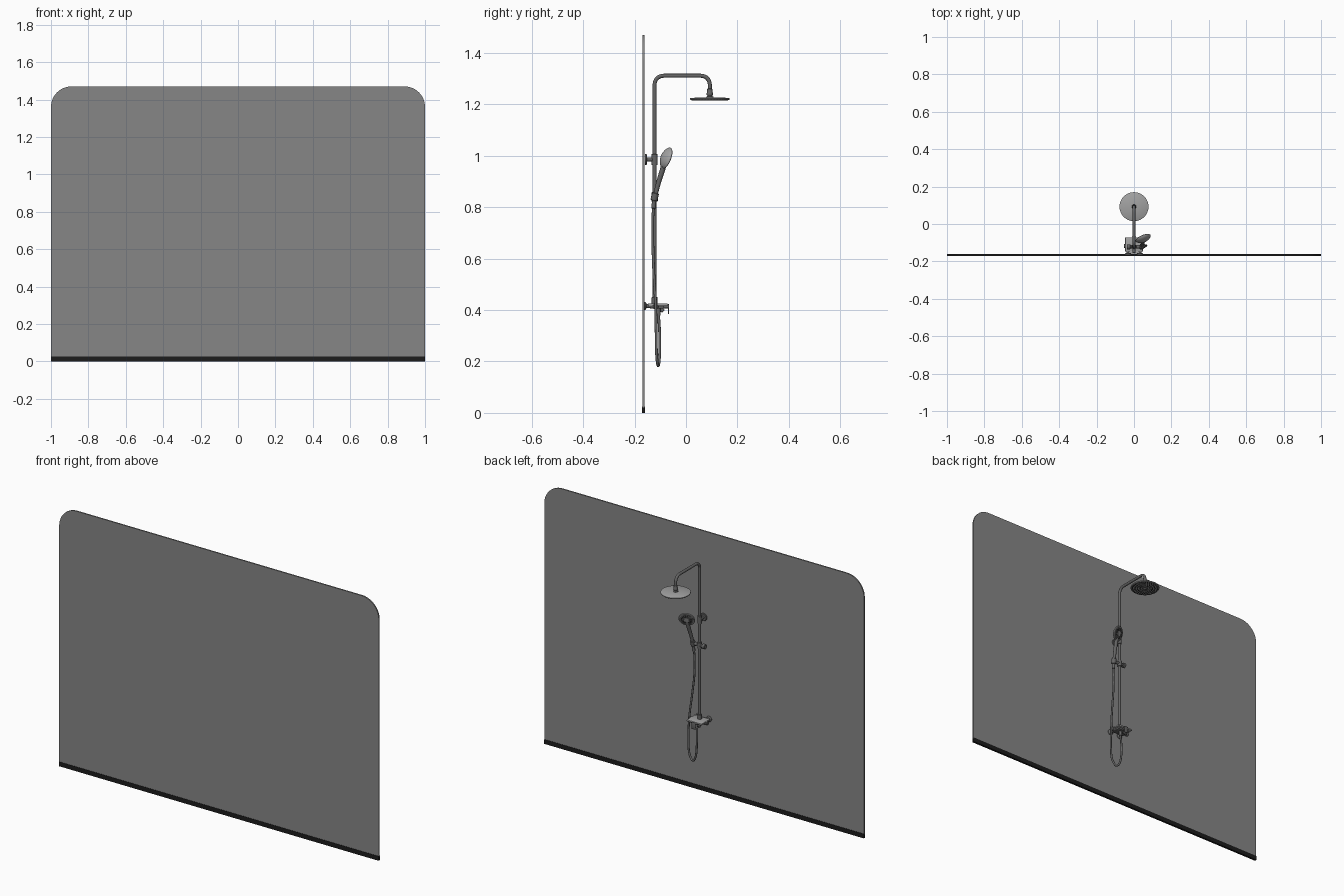
import bpy, bmesh, math
from mathutils import Vector, Matrix

if "Cube" in bpy.data.objects:
    bpy.data.objects.remove(bpy.data.objects["Cube"])


def material(name, v):
    m = bpy.data.materials.new(name)
    m.diffuse_color = (v, v, v, 1)
    m.use_nodes = True
    m.node_tree.nodes["Principled BSDF"].inputs["Base Color"].default_value = m.diffuse_color
    return m


PANEL = material("grey_panel", 0.24)
BLACK = material("black_trim", 0.012)
CHROME = material("chrome", 0.36)
STEEL = material("dark_steel", 0.13)


def finish(name, bm, mat, angle=35):
    bmesh.ops.recalc_face_normals(bm, faces=bm.faces)
    me = bpy.data.meshes.new(name)
    bm.to_mesh(me)
    bm.free()
    me.materials.append(mat)
    for p in me.polygons:
        p.use_smooth = True
    me.set_sharp_from_angle(angle=math.radians(angle))
    ob = bpy.data.objects.new(name, me)
    bpy.context.collection.objects.link(ob)
    return ob


def skin(bm, rings):
    """Join rings of points into a closed, capped surface."""
    vs = [[bm.verts.new(p) for p in r] for r in rings]
    n = len(vs[0])
    for a, b in zip(vs, vs[1:]):
        for i in range(n):
            bm.faces.new((a[i], a[(i + 1) % n], b[(i + 1) % n], b[i]))
    bm.faces.new(vs[0][::-1])
    bm.faces.new(vs[-1])


def lathe_into(bm, profile, loc, axis=(0, 0, 1), n=32):
    q = Vector((0, 0, 1)).rotation_difference(Vector(axis).normalized())
    skin(bm, [[Vector(loc) + q @ Vector((r * math.cos(t), r * math.sin(t), z))
               for t in (2 * math.pi * i / n for i in range(n))] for r, z in profile])


def lathe(name, profile, loc, axis=(0, 0, 1), mat=STEEL, n=32):
    bm = bmesh.new()
    lathe_into(bm, profile, loc, axis, n)
    return finish(name, bm, mat)


def rod(name, a, b, r, mat=STEEL):
    d = Vector(b) - Vector(a)
    L, c = d.length, r * 0.12
    return lathe(name, [(r - c, 0), (r, c), (r, L - c), (r - c, L)], a, d, mat, 24)


def tube(name, pts, radii, mat=STEEL, n=16):
    pts = [Vector(p) for p in pts]
    rings, normal = [], None
    for i, p in enumerate(pts):
        t = (pts[min(i + 1, len(pts) - 1)] - pts[max(i - 1, 0)]).normalized()
        if normal is None:
            normal = t.orthogonal()
        normal = (normal - t * normal.dot(t)).normalized()
        side = t.cross(normal)
        r = radii[i] if isinstance(radii, list) else radii
        rings.append([p + r * (normal * math.cos(a) + side * math.sin(a))
                      for a in (2 * math.pi * k / n for k in range(n))])
    bm = bmesh.new()
    skin(bm, rings)
    return finish(name, bm, mat)


def spline(ctrl, steps=10):
    """Smooth path through control points."""
    c = [Vector(p) for p in ctrl]
    c = [2 * c[0] - c[1]] + c + [2 * c[-1] - c[-2]]
    out = []
    for p0, p1, p2, p3 in zip(c, c[1:], c[2:], c[3:]):
        for s in range(steps):
            t = s / steps
            out.append(0.5 * (2 * p1 + (p2 - p0) * t + (2 * p0 - 5 * p1 + 4 * p2 - p3) * t * t
                              + (3 * p1 - p0 - 3 * p2 + p3) * t ** 3))
    return out + [c[-2]]


def box(name, lo, hi, mat=STEEL, bevel=0.0):
    lo, hi = Vector(lo), Vector(hi)
    bm = bmesh.new()
    bmesh.ops.create_cube(bm, size=1, matrix=Matrix.Translation((lo + hi) / 2) @ Matrix.Diagonal((*(hi - lo), 1)))
    if bevel:
        bmesh.ops.bevel(bm, geom=bm.edges[:], offset=bevel, segments=2, affect='EDGES', profile=0.5)
    return finish(name, bm, mat)


# Wall panel with rounded top corners, and its bottom trim
R, W, H = 0.11, 1.0, 1.47
outline = [(-W, 0.02), (W, 0.02)]
for cx, start in ((W - R, 0), (-W + R, 90)):
    for i in range(13):
        a = math.radians(start + 90 * i / 12)
        outline.append((cx + R * math.cos(a), H - R + R * math.sin(a)))
bm = bmesh.new()
skin(bm, [[(x, y, z) for x, z in outline] for y in (-0.1695, -0.162)])
finish("wall_panel", bm, PANEL)
box("bottom_trim", (-1, -0.1715, 0), (1, -0.160, 0.025), BLACK)

# Riser pipe and overhead arm
CY, HY, TOP, B = -0.122, 0.0925, 1.311, 0.034
path = [(0, CY, 0.42), (0, CY, 0.85)]
for cy, a0 in ((CY + B, 180), (HY - B, 90)):
    for i in range(9):
        a = math.radians(a0 - 90 * i / 8)
        path.append((0, cy + B * math.cos(a), TOP - B + B * math.sin(a)))
path.append((0, HY, 1.238))
tube("riser_pipe", path, 0.0078, STEEL, 20)

# Overhead shower: disc, swivel neck and nozzles
lathe("shower_disc", [(0.010, 0.006), (0.074, 0.004), (0.0775, 0.002), (0.0775, -0.002),
                      (0.075, -0.004), (0.001, -0.004)], (0, HY, 1.221), mat=CHROME, n=64)
lathe("shower_neck", [(0.014, 0), (0.014, 0.004), (0.009, 0.007), (0.012, 0.012),
                      (0.012, 0.019), (0.0105, 0.022), (0.0105, 0.035), (0.008, 0.036)], (0, HY, 1.225))
bm = bmesh.new()
for k in range(1, 6):
    for i in range(7 * k):
        a = 2 * math.pi * i / (7 * k)
        lathe_into(bm, [(0.0034, 0), (0.0026, -0.003)],
                   (0.0135 * k * math.cos(a), HY + 0.0135 * k * math.sin(a), 1.2172), n=8)
finish("shower_nozzles", bm, BLACK)

# Upper wall bracket
lathe("bracket_flange", [(0.021, 0), (0.021, 0.005), (0.019, 0.007), (0.009, 0.007)],
      (0, -0.159, 0.985), (0, 1, 0))
rod("bracket_stem", (0, -0.156, 0.985), (0, CY, 0.985), 0.008)
rod("bracket_collar", (0, CY, 0.963), (0, CY, 1.007), 0.012)

# Sliding handset holder
rod("slider_collar", (0, CY, 0.822), (0, CY, 0.858), 0.0125)
rod("slider_bar", (-0.022, CY, 0.84), (0.036, CY, 0.84), 0.009)
rod("slider_knob", (-0.038, CY, 0.84), (-0.020, CY, 0.84), 0.0135)
rod("holder_cup", (0.040, CY - 0.003, 0.826), (0.042, CY + 0.004, 0.855), 0.0135)

# Handset: tapered handle and round head
tube("handset_handle", spline([(0.040, -0.125, 0.812), (0.042, -0.117, 0.855), (0.046, -0.104, 0.905),
                               (0.050, -0.090, 0.950), (0.051, -0.084, 0.985)], 5),
     [0.0075 + 0.004 * i / 20 for i in range(21)], STEEL)
HC, HN = Vector((0.050, -0.079, 0.992)), Vector((-0.35, 0.85, -0.33)).normalized()
lathe("handset_head", [(0.004, -0.017), (0.020, -0.014), (0.034, -0.007), (0.042, 0.0),
                       (0.0435, 0.004), (0.041, 0.007), (0.001, 0.008)], HC, HN, CHROME, 40)
lathe("handset_face_ring", [(0.036, 0), (0.036, 0.0015), (0.031, 0.002), (0.001, 0.002)],
      HC + HN * 0.0072, HN, STEEL, 40)
lathe("handset_face_centre", [(0.015, 0), (0.014, 0.0015)], HC + HN * 0.009, HN, CHROME, 32)
q = Vector((0, 0, 1)).rotation_difference(HN)
bm = bmesh.new()
for r, n in ((0.020, 12), (0.027, 18)):
    for i in range(n):
        a = 2 * math.pi * i / n
        p = HC + q @ Vector((r * math.cos(a), r * math.sin(a), 0.009))
        lathe_into(bm, [(0.002, 0), (0.0016, 0.002)], p, HN, 8)
finish("handset_nozzles", bm, BLACK)

# Flexible hose looping down and back up to the mixer
tube("hose", spline([(0.040, -0.124, 0.815), (0.037, -0.129, 0.76), (0.038, -0.129, 0.66),
                     (0.050, -0.125, 0.54), (0.062, -0.118, 0.42), (0.066, -0.116, 0.30),
                     (0.060, -0.114, 0.22), (0.034, -0.108, 0.183), (0.010, -0.103, 0.22),
                     (0.003, -0.102, 0.30), (0.006, -0.108, 0.40)], 8), 0.0055, STEEL, 12)
rod("hose_top_nut", (0.040, -0.126, 0.795), (0.040, -0.124, 0.825), 0.0085)
rod("hose_lower_nut", (0.006, -0.107, 0.378), (0.006, -0.108, 0.41), 0.0085)

# Mixer valve: shelf, body, wall flanges, end knobs, lever and spout
box("mixer_shelf", (-0.047, -0.148, 0.416), (0.047, -0.072, 0.425), CHROME, 0.002)
box("mixer_body", (-0.036, -0.140, 0.406), (0.036, -0.085, 0.417), STEEL, 0.003)
rod("pipe_collar", (0, CY, 0.422), (0, CY, 0.450), 0.0115)
for s, side in ((-1, "left"), (1, "right")):
    lathe("wall_flange_" + side, [(0.016, 0), (0.016, 0.004), (0.010, 0.009), (0.008, 0.009)],
          (s * 0.032, -0.163, 0.416), (0, 1, 0))
    rod("inlet_" + side, (s * 0.032, -0.156, 0.416), (s * 0.032, -0.130, 0.416), 0.008)
    rod("end_knob_" + side, (s * 0.036, -0.118, 0.413), (s * 0.054, -0.118, 0.413), 0.011)
box("mixer_lever", (-0.012, -0.070, 0.385), (0.012, -0.066, 0.424), STEEL, 0.001)
rod("lever_hub", (0, -0.090, 0.414), (0, -0.066, 0.414), 0.008)
rod("spout", (-0.018, -0.108, 0.412), (-0.018, -0.088, 0.395), 0.008)
